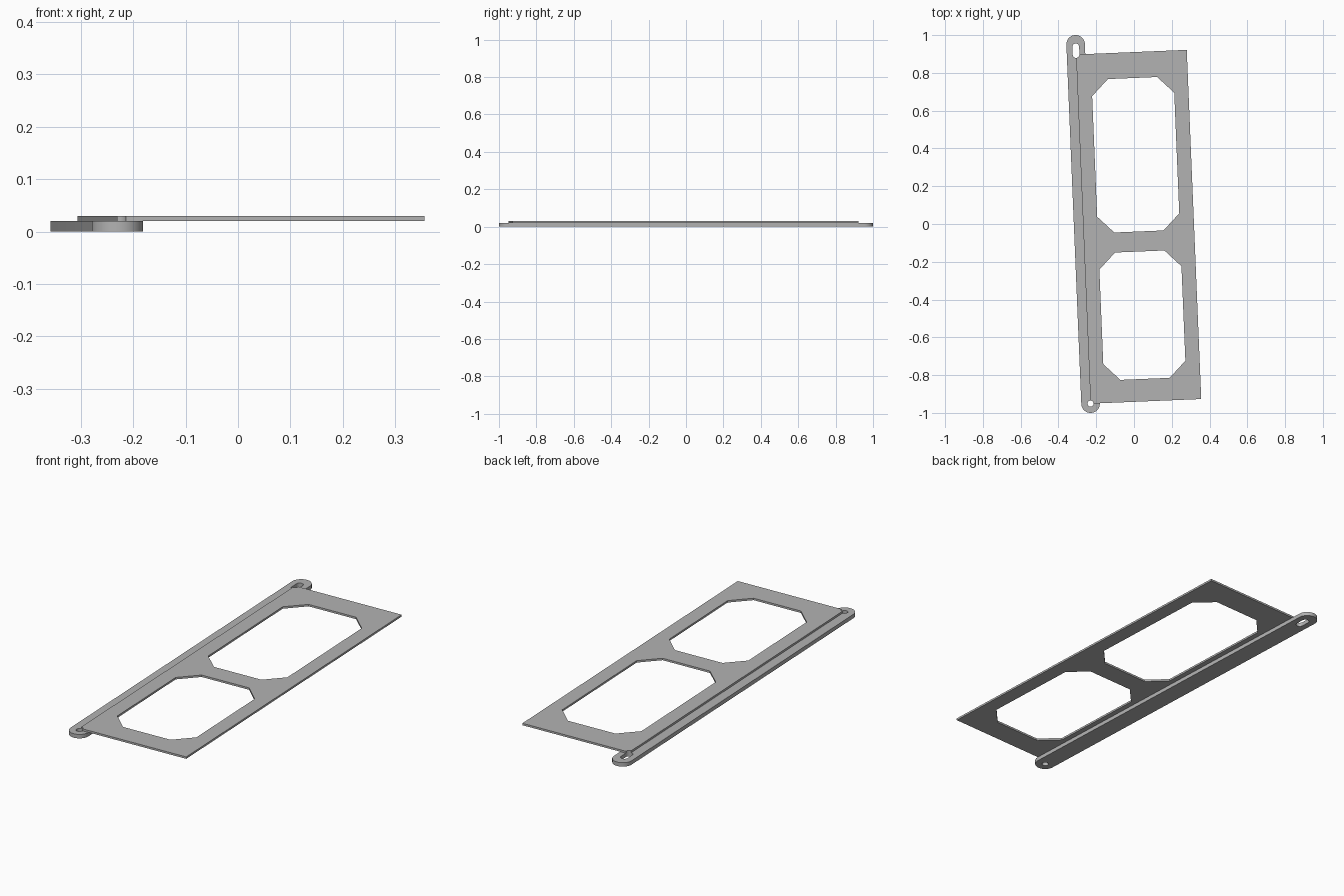
import bpy, bmesh
from math import sin, cos, pi, radians

cube = bpy.data.objects.get("Cube")
if cube:
    bpy.data.objects.remove(cube)

# One grey material
grey = bpy.data.materials.new("plain_grey")
grey.use_nodes = True
colour = (0.45, 0.45, 0.45, 1)
grey.diffuse_color = colour
grey.node_tree.nodes["Principled BSDF"].inputs["Base Color"].default_value = colour

# Local frame: origin at the round hole, y along the bar, x across the plate
TILT = 0.0415
BAR_LEN, BAR_R = 1.904, 0.049
HOLE_R, SLOT_R = 0.016, 0.018
PLATE_W, PLATE_L, SLOT_END = 0.5865, 1.85, 1.89


def arc(cy, r, start, end, steps=24):
    angles = [radians(start + (end - start) * i / steps) for i in range(steps + 1)]
    return [(r * cos(a), cy + r * sin(a)) for a in angles]


def stadium(y0, y1, r):
    return arc(y0, r, 180, 360) + arc(y1, r, 0, 180)


def window(x0, x1, y0, y1, c):
    return [(x0 + c, y0), (x1 - c, y0), (x1, y0 + c), (x1, y1 - c),
            (x1 - c, y1), (x0 + c, y1), (x0, y1 - c), (x0, y0 + c)]


def sheet(name, loops, z0, z1):
    """Extrude an outline with holes into a flat part."""
    curve = bpy.data.curves.new(name, "CURVE")
    curve.dimensions = "2D"
    curve.fill_mode = "BOTH"
    curve.extrude = (z1 - z0) / 2
    for loop in loops:
        spline = curve.splines.new("POLY")
        spline.points.add(len(loop) - 1)
        for point, (x, y) in zip(spline.points, loop):
            point.co = (x, y, 0, 1)
        spline.use_cyclic_u = True
    obj = bpy.data.objects.new(name, curve)
    bpy.context.collection.objects.link(obj)
    bpy.ops.object.select_all(action="DESELECT")
    obj.select_set(True)
    bpy.context.view_layer.objects.active = obj
    bpy.ops.object.convert(target="MESH")
    obj = bpy.context.object
    bm = bmesh.new()
    bm.from_mesh(obj.data)
    bmesh.ops.remove_doubles(bm, verts=bm.verts, dist=0.0001)
    bmesh.ops.recalc_face_normals(bm, faces=bm.faces)
    bm.to_mesh(obj.data)
    bm.free()
    obj.data.materials.clear()
    obj.data.materials.append(grey)
    bpy.ops.object.shade_smooth_by_angle(angle=radians(30))
    obj.location = (-0.23, -0.951, (z0 + z1) / 2)
    obj.rotation_euler.z = TILT
    return obj


# Rounded mounting bar with a round hole and a slot
round_hole = arc(0, HOLE_R, 0, 345, 23)
sheet("mounting_bar",
      [stadium(0, BAR_LEN, BAR_R), round_hole, stadium(PLATE_L, SLOT_END, SLOT_R)],
      0, 0.02)

# Thin plate, its two bar-side corners notched around the hole and the slot
outline = ([(PLATE_W, 0), (PLATE_W, PLATE_L)]
           + arc(PLATE_L, SLOT_R, 360, 270, 10)
           + arc(0, HOLE_R, 90, 0, 10))
sheet("window_plate",
      [outline,
       window(0.076, 0.511, 0.90, 1.713, 0.087),
       window(0.076, 0.511, 0.119, 0.794, 0.087)],
      0.02, 0.03)
